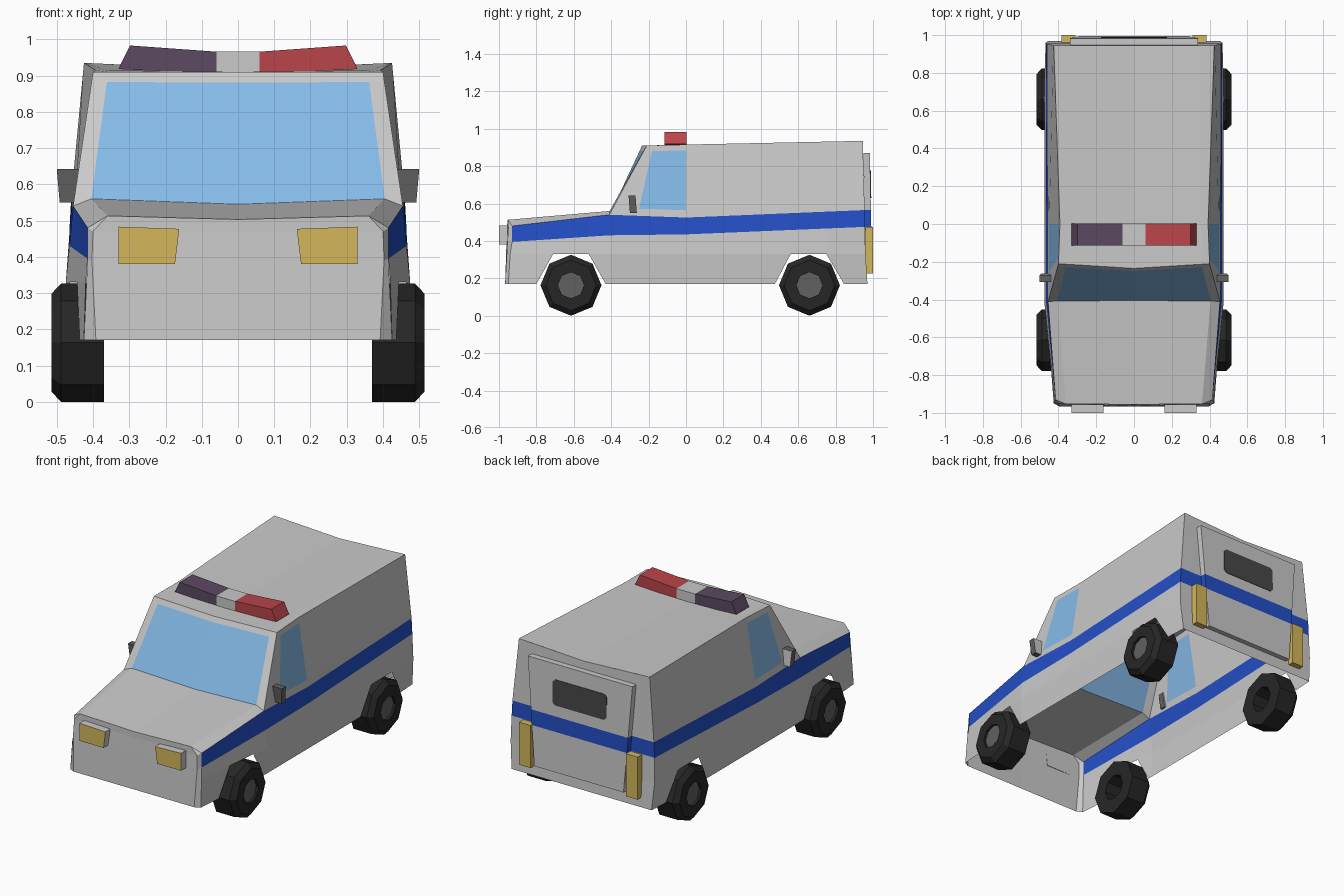
import bpy, bmesh, math
from mathutils import Vector as V

if "Cube" in bpy.data.objects:
    bpy.data.objects.remove(bpy.data.objects["Cube"])


def srgb(r, g, b):
    return tuple((c / 12.92 if c <= .04045 else ((c + .055) / 1.055) ** 2.4) for c in (r, g, b)) + (1,)


def material(name, *c):
    m = bpy.data.materials.new(name)
    m.diffuse_color = srgb(*c)
    m.use_nodes = True
    m.node_tree.nodes["Principled BSDF"].inputs["Base Color"].default_value = m.diffuse_color
    return m


BODY = material("body_grey", .79, .79, .79)
BLUE = material("stripe_blue", .14, .31, .78)
GLASS = material("window_blue", .53, .74, .92)
AMBER = material("lamp_yellow", .83, .72, .36)
RED = material("beacon_red", .73, .27, .29)
PURPLE = material("beacon_purple", .36, .29, .38)
TYRE = material("tyre_black", .15, .15, .15)
DARK = material("dark_grey", .38, .38, .38)
SMOKE = material("rear_glass_grey", .28, .28, .28)


def finish(bm, name, mats):
    me = bpy.data.meshes.new(name)
    bm.to_mesh(me)
    bm.free()
    for m in mats:
        me.materials.append(m)
    ob = bpy.data.objects.new(name, me)
    bpy.context.collection.objects.link(ob)
    return ob


def face(bm, pts, mat, ref):
    """Add a face pointing away from ref."""
    uniq = []
    for p in pts:
        if all((V(p) - V(q)).length > 1e-5 for q in uniq):
            uniq.append(p)
    f = bm.faces.new([bm.verts.new(p) for p in uniq])
    f.normal_update()
    if f.normal.dot(f.calc_center_median() - V(ref)) < 0:
        f.normal_flip()
    f.material_index = mat


def grid(bm, rows, mat=lambda i, j: 0, skip=()):
    """Mirrored sheet of faces through rows of points."""
    for s in (1, -1):
        for i in range(len(rows) - 1):
            for j in range(len(rows[0]) - 1):
                if (i, j) in skip:
                    continue
                q = (rows[i][j], rows[i][j + 1], rows[i + 1][j + 1], rows[i + 1][j])
                face(bm, [(s * x, y, z) for x, y, z in q], mat(i, j), (0, .2, .3))


def along(table, y):
    """Point on a side line given as (y, x, z) stations."""
    for a, b in zip(table, table[1:]):
        if y <= b[0] or b is table[-1]:
            t = (y - a[0]) / (b[0] - a[0])
            return (a[1] + t * (b[1] - a[1]), y, a[2] + t * (b[2] - a[2]))


def prism(name, pts, vec, mats, first=0, rest=0, last=None):
    """Extrude polygon pts by vec; first / last cap and walls get a material index."""
    bm = bmesh.new()
    far = [tuple(V(p) + V(vec)) for p in pts]
    ref = sum((V(p) for p in pts + far), V()) / (2 * len(pts))
    face(bm, pts, first, ref)
    face(bm, far, rest if last is None else last, ref)
    for k in range(len(pts)):
        n = (k + 1) % len(pts)
        face(bm, [pts[k], pts[n], far[n], far[k]], rest, ref)
    bmesh.ops.remove_doubles(bm, verts=bm.verts, dist=1e-5)
    return finish(bm, name, mats)


# --- body shell, open underneath ---
top = [(-.93, .415, .48), (-.41, .455, .54), (0, .455, .525), (.955, .46, .565)]
low = [(-.93, .415, .395), (-.41, .465, .43), (0, .465, .435), (.955, .465, .475)]
arch = [(-.94, .42, .33), (-.41, .475, .33), (.75, .475, .33), (.96, .468, .33)]
sill = [(-.95, .425, .17), (-.43, .465, .17), (.8, .465, .17), (.97, .455, .17)]
roof = [(-.21, .40, .91), (0, .392, .915), (.945, .425, .935)]
bm = bmesh.new()

# lower sides with stripe and wheel arches
ys = [-.71, -.52, -.41, 0, .56, .75]
yb = [-.80, -.43, -.41, 0, .475, .845]
grid(bm, [[along(top, y) for y in [-.93] + ys + [.955]],
          [along(low, y) for y in [-.93] + ys + [.955]],
          [along(arch, y) for y in [-.94] + ys + [.96]],
          [along(sill, y) for y in [-.95] + yb + [.97]]],
     lambda i, j: 1 if i == 0 else 0, skip=((2, 1), (2, 5)))

# upper sides with door window
wl = [V(along(top, y)) for y in (-.41, -.26, 0, .955)]
rl = [V(along(roof, y)) for y in (-.21, -.175, 0, .945)]
grid(bm, [[tuple(a.lerp(b, t)) for a, b in zip(wl, rl)] for t in (0, .1, .92, 1)],
     lambda i, j: 2 if (i, j) == (1, 1) else 0)

# windscreen
base = [V((0, -.405, .545)), V((.405, -.408, .56)), V((.455, -.41, .54))]
head = [V((0, -.235, .91)), V((.358, -.213, .91)), V((.40, -.21, .91))]
grid(bm, [[tuple(a.lerp(b, t)) for a, b in zip(base, head)] for t in (0, .92, 1)],
     lambda i, j: 2 if (i, j) == (0, 0) else 0)

# roof
grid(bm, [[tuple(p) for p in head],
          [(0, 0, .908), (.36, 0, .9145), (.392, 0, .915)],
          [(0, .945, .915), (.36, .945, .932), (.425, .945, .935)]])

# bonnet and front panel
nose = [(0, -.955, .503), (.36, -.953, .513), (.415, -.93, .48)]
grid(bm, [nose, [tuple(p) for p in base]])
grid(bm, [nose,
          [(0, -.957, .47), (.40, -.95, .47), (.415, -.93, .48)],
          [(0, -.96, .39), (.403, -.955, .39), (.415, -.93, .395)],
          [(0, -.967, .17), (.392, -.967, .17), (.425, -.95, .17)]])

# rear panel
grid(bm, [[(0, .945, .915), (.425, .945, .935)],
          [(0, .955, .565), (.46, .955, .565)],
          [(0, .955, .475), (.465, .955, .475)],
          [(0, .96, .33), (.468, .96, .33)],
          [(0, .97, .17), (.455, .97, .17)]],
     lambda i, j: 1 if i == 1 else 0)
bmesh.ops.remove_doubles(bm, verts=bm.verts, dist=1e-4)
finish(bm, "body", [BODY, BLUE, GLASS])

# --- rear door in three bands, with its window ---


def door_y(z):
    return .995 - .012 * (z - .24) / .63


def door_x(z):
    return .29 + .05 * (z - .24) / .63


for name, z0, z1, m in (("lower", .24, .475, BODY), ("stripe", .475, .565, BLUE), ("upper", .565, .87, BODY)):
    prism("rear_door_" + name,
          [(s * door_x(z), door_y(z), z) for s, z in ((-1, z0), (1, z0), (1, z1), (-1, z1))],
          (0, -.035, 0), [m])
outline = [(.175, .645), (.175, .765), (.16, .78), (-.16, .78), (-.175, .765), (-.175, .645), (-.16, .63), (.16, .63)]
prism("rear_window", [(x, door_y(z) + .003, z) for x, z in outline], (0, -.006, 0), [SMOKE])

# --- lamps, mirrors and wheels, on both sides ---
for s, side in ((1, "right"), (-1, "left")):
    prism("headlight_" + side,
          [(s * x, -1.0, z) for x, z in ((.33, .38), (.33, .483), (.162, .477), (.174, .38))],
          (0, .045, 0), [BODY, AMBER], first=1)
    prism("tail_light_" + side,
          [(s * x, 1.0, z) for x, z in ((.31, .225), (.385, .225), (.385, .475), (.31, .475))],
          (0, -.04, 0), [AMBER])
    prism("mirror_" + side,
          [(s * x, y, z) for x, y, z in ((.443, -.30, .55), (.492, -.30, .55), (.50, -.307, .642), (.435, -.307, .642))],
          (0, .037, 0), [DARK, BODY], last=1)
    for y, end in ((-.615, "front"), (.66, "rear")):
        bm = bmesh.new()
        prof = [(.50, .07), (.37, .075), (.37, .163), (.488, .163), (.515, .135), (.515, .07), (.50, .07)]

        def pt(x, r, k):
            a = k * math.pi / 4
            return (s * x, y + r * math.sin(a), .163 + r * math.cos(a))
        for k in range(8):
            a = (k + .5) * math.pi / 4
            for n, (p, q) in enumerate(zip(prof, prof[1:])):
                # aim normals out of the rubber cross-section
                ref = (s * .44, y + .115 * math.sin(a), .163 + .115 * math.cos(a))
                if n == 5:
                    ref = (s * .508, y + .3 * math.sin(a), .163 + .3 * math.cos(a))
                face(bm, [pt(*p, k), pt(*p, k + 1), pt(*q, k + 1), pt(*q, k)], 0, ref)
        face(bm, [pt(.50, .07, k) for k in range(8)], 1, (0, y, .163))
        bmesh.ops.remove_doubles(bm, verts=bm.verts, dist=1e-5)
        finish(bm, "wheel_%s_%s" % (end, side), [TYRE, DARK])

# --- roof light bar ---
prism("light_bar_centre", [(x, -.115, z) for x, z in ((-.06, .905), (.06, .905), (.06, .966), (-.06, .966))],
      (0, .118, 0), [BODY])
for s, name, m in ((1, "right", RED), (-1, "left", PURPLE)):
    prism("beacon_" + name,
          [(s * x, -.115, z) for x, z in ((.06, .905), (.33, .918), (.298, .983), (.06, .966))],
          (0, .118, 0), [m])
